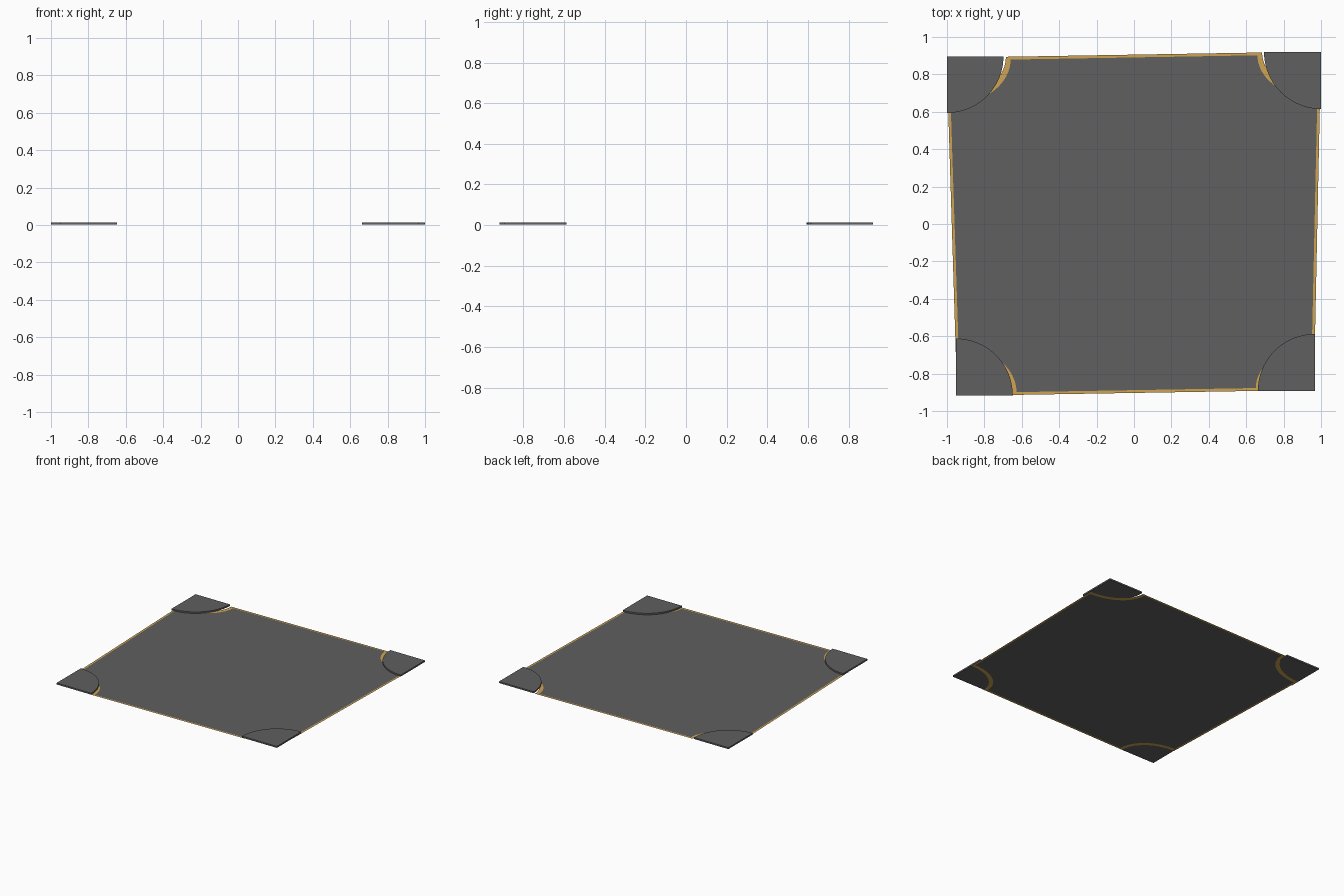
import bpy, bmesh, math
from mathutils import Vector

if "Cube" in bpy.data.objects:
    bpy.data.objects.remove(bpy.data.objects["Cube"])


def material(name, rgb):
    m = bpy.data.materials.new(name)
    m.diffuse_color = (*rgb, 1)
    m.use_nodes = True
    m.node_tree.nodes["Principled BSDF"].inputs["Base Color"].default_value = m.diffuse_color
    return m


GREY = material("dark grey", (0.115, 0.115, 0.115))
GOLD = material("gold", (0.62, 0.37, 0.085))


def finish(name, bm, mat):
    bm.normal_update()
    me = bpy.data.meshes.new(name)
    bm.to_mesh(me)
    bm.free()
    me.materials.append(mat)
    ob = bpy.data.objects.new(name, me)
    bpy.context.collection.objects.link(ob)
    return ob


def corner_arc(k, sx, sy, a, b, n=20):
    """Quarter arc around corner k, from the vertical edge to the horizontal edge."""
    return [Vector((k[0] - sx * a * math.sin(t), k[1] - sy * b * math.cos(t), 0))
            for t in (i * math.pi / 2 / n for i in range(n + 1))]


# name, direction of corner, sheet corner, arc reach in x and y, plate corner, plate reach
CORNERS = [
    ("back_right", 1, 1, (0.995, 0.917), 0.32, 0.23, (1.0, 0.92), 0.305),
    ("back_left", -1, 1, (-0.995, 0.894), 0.32, 0.24, (-1.0, 0.896), 0.302),
    ("front_left", -1, -1, (-0.953, -0.914), 0.31, 0.24, (-0.953, -0.917), 0.305),
    ("front_right", 1, -1, (0.966, -0.892), 0.30, 0.22, (0.967, -0.893), 0.305),
]
RIM = 0.015

# Outlines of the sheet (inner) and the gold rim (outer), anticlockwise
inner, outer = [], []
for _, sx, sy, k, a, b, _, _ in CORNERS:
    ki = (k[0] - sx * RIM, k[1] - sy * RIM)
    pi = corner_arc(ki, sx, sy, a, b)
    po = corner_arc(k, sx, sy, a - 0.01, b - 0.01)
    if sx * sy < 0:
        pi.reverse()
        po.reverse()
    inner += pi
    outer += po

# Flat sheet with scooped corners
bm = bmesh.new()
bm.faces.new([bm.verts.new(p) for p in inner])
bmesh.ops.triangulate(bm, faces=bm.faces[:])
finish("sheet", bm, GREY)

# Thin gold rim round the sheet
bm = bmesh.new()
vi = [bm.verts.new(p) for p in inner]
vo = [bm.verts.new(p) for p in outer]
for i in range(len(vi)):
    j = (i + 1) % len(vi)
    bm.faces.new((vi[i], vo[i], vo[j], vi[j]))
finish("gold_rim", bm, GOLD)

# Quarter-round corner plates, slightly raised
for name, sx, sy, _, _, _, k, r in CORNERS:
    bm = bmesh.new()
    pts = [Vector((k[0], k[1], 0))] + corner_arc(k, sx, sy, r, r)
    base = bm.faces.new([bm.verts.new(p + Vector((0, 0, 0.002))) for p in pts])
    top = bmesh.ops.extrude_face_region(bm, geom=[base], use_keep_orig=True)
    bmesh.ops.translate(bm, vec=(0, 0, 0.012),
                        verts=[v for v in top["geom"] if isinstance(v, bmesh.types.BMVert)])
    bmesh.ops.recalc_face_normals(bm, faces=bm.faces[:])
    finish("corner_plate_" + name, bm, GREY)
